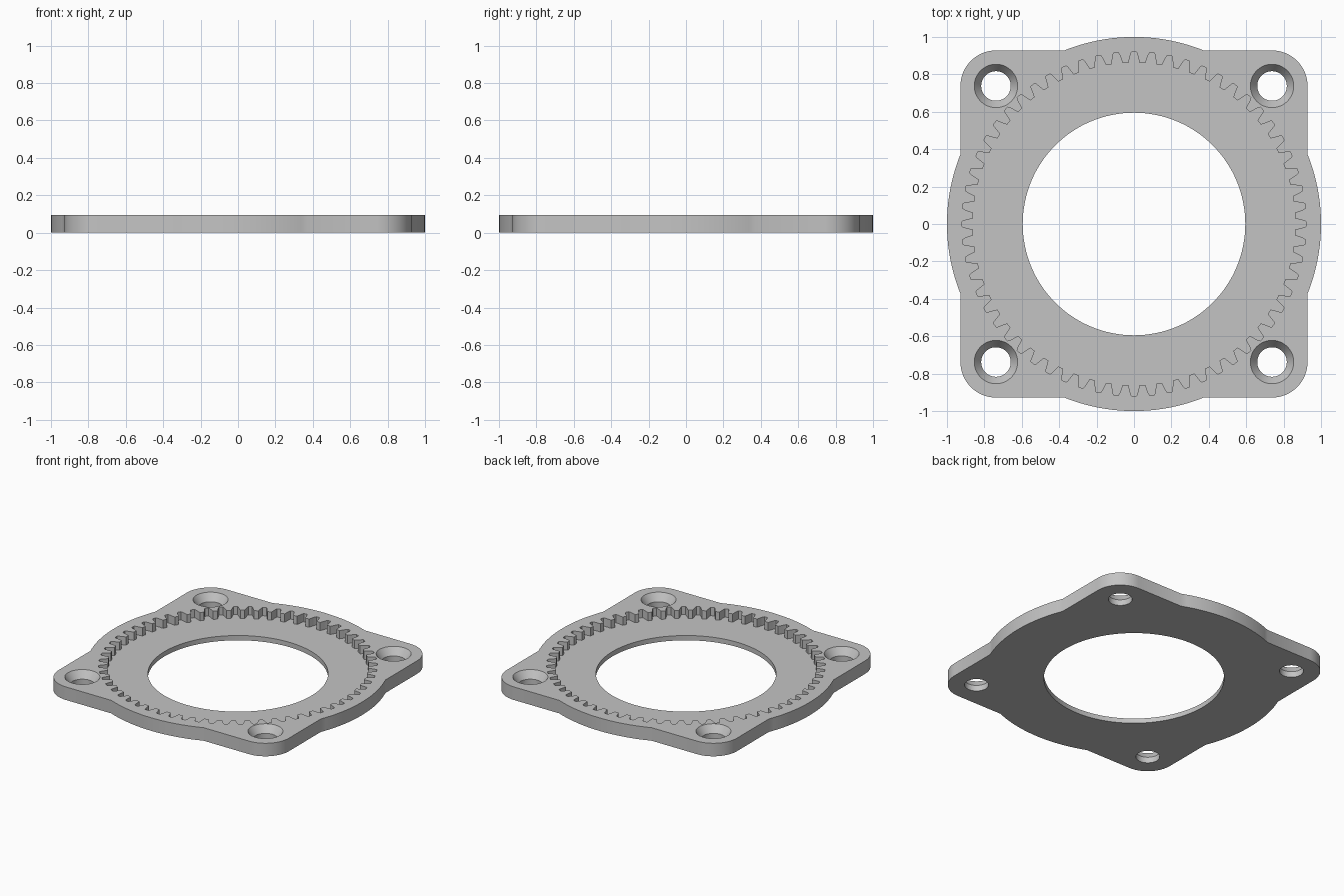
import bpy
import bmesh
from math import acos, cos, sin, pi, radians

if "Cube" in bpy.data.objects:
    bpy.data.objects.remove(bpy.data.objects["Cube"])

THICK = 0.095        # plate height
FLOOR = 0.035        # height of the recessed floor
TEETH = 60
HALF = 0.928         # half width of the square body
BOLT = 0.738         # bolt hole offset, also the corner arc centre
BORE = 0.595


def arc(cx, cy, r, a0, a1, n):
    return [(cx + r * cos(a0 + (a1 - a0) * i / n),
             cy + r * sin(a0 + (a1 - a0) * i / n)) for i in range(n + 1)]


def circle(r, n, cx=0, cy=0):
    return arc(cx, cy, r, 0, 2 * pi, n)[:-1]


def loft(name, sections):
    """Solid through stacked loops, each given as (points, z)."""
    bm = bmesh.new()
    rings = [[bm.verts.new((x, y, z)) for x, y in pts] for pts, z in sections]
    n = len(rings[0])
    for low, high in zip(rings, rings[1:]):
        for i in range(n):
            j = (i + 1) % n
            bm.faces.new((low[i], low[j], high[j], high[i]))
    bm.faces.new(rings[0][::-1])
    bm.faces.new(rings[-1])
    bmesh.ops.recalc_face_normals(bm, faces=bm.faces)
    mesh = bpy.data.meshes.new(name)
    bm.to_mesh(mesh)
    bm.free()
    obj = bpy.data.objects.new(name, mesh)
    bpy.context.collection.objects.link(obj)
    return obj


def cut(target, cutter):
    cutter.hide_render = True
    mod = target.modifiers.new("cut", 'BOOLEAN')
    mod.operation = 'DIFFERENCE'
    mod.solver = 'EXACT'
    mod.object = cutter
    bpy.context.view_layer.objects.active = target
    bpy.ops.object.modifier_apply(modifier=mod.name)
    bpy.data.objects.remove(cutter)


# Plate outline: round body merged with a rounded square
outline = []
bulge = acos(HALF)
for k in range(4):
    quarter = arc(0, 0, 1, -bulge, bulge, 20)
    quarter += arc(BOLT, BOLT, HALF - BOLT, 0, pi / 2, 16)
    c, s = round(cos(k * pi / 2)), round(sin(k * pi / 2))
    outline += [(x * c - y * s, x * s + y * c) for x, y in quarter]
plate = loft("ring_gear_plate", [(outline, 0), (outline, THICK)])

# Toothed pocket: each gap narrows outward (radius, half width in pitches)
flank = [(0.862, 0.34), (0.872, 0.30), (0.892, 0.24), (0.912, 0.175), (0.92, 0.13)]
gap = [(r, -w) for r, w in flank] + [(r, w) for r, w in reversed(flank)]
gear = []
for k in range(TEETH):
    for r, w in gap:
        a = (k + w) * 2 * pi / TEETH
        gear.append((r * cos(a), r * sin(a)))
cut(plate, loft("pocket_cutter", [(gear, FLOOR), (gear, THICK + 0.1)]))

# Central bore
bore = circle(BORE, 128)
cut(plate, loft("bore_cutter", [(bore, -0.1), (bore, THICK + 0.1)]))

# Countersunk bolt holes at the corners
for sx in (-1, 1):
    for sy in (-1, 1):
        hole = [(0.079, -0.1), (0.079, 0.042), (0.116, THICK), (0.116, THICK + 0.1)]
        cut(plate, loft("bolt_cutter", [(circle(r, 48, sx * BOLT, sy * BOLT), z)
                                        for r, z in hole]))

# Material
grey = bpy.data.materials.new("light_grey")
grey.use_nodes = True
colour = (0.55, 0.55, 0.55, 1)
grey.diffuse_color = colour
grey.node_tree.nodes["Principled BSDF"].inputs["Base Color"].default_value = colour
plate.data.materials.clear()
plate.data.materials.append(grey)

# Smooth curved walls, keep edges sharp
bpy.ops.object.select_all(action='DESELECT')
plate.select_set(True)
bpy.context.view_layer.objects.active = plate
bpy.ops.object.shade_smooth_by_angle(angle=radians(25))
